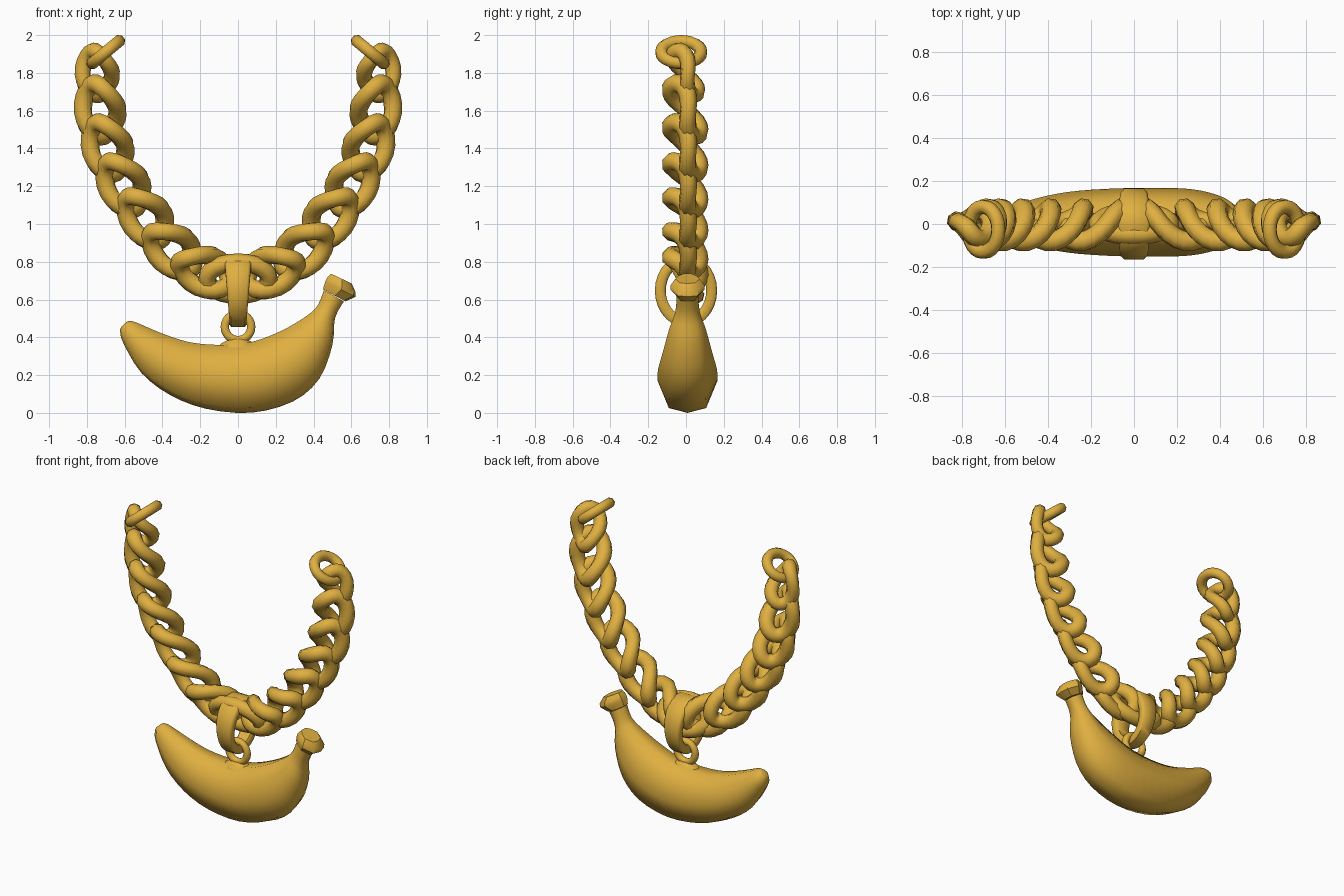
import bpy, bmesh, math
from mathutils import Vector as V

if "Cube" in bpy.data.objects:
    bpy.data.objects.remove(bpy.data.objects["Cube"])

gold = bpy.data.materials.new("gold")
gold.diffuse_color = (0.74, 0.43, 0.052, 1)
gold.use_nodes = True
gold.node_tree.nodes["Principled BSDF"].inputs["Base Color"].default_value = gold.diffuse_color


def skin(name, rings, closed, angle=35):
    """Mesh from a row of equal cross-section rings."""
    bm = bmesh.new()
    vs = [[bm.verts.new(p) for p in r] for r in rings]
    n, k = len(rings), len(rings[0])
    for i in range(n if closed else n - 1):
        a, b = vs[i], vs[(i + 1) % n]
        for j in range(k):
            bm.faces.new((a[j], a[(j + 1) % k], b[(j + 1) % k], b[j]))
    if not closed:
        bm.faces.new(vs[0])
        bm.faces.new(vs[-1])
    bmesh.ops.recalc_face_normals(bm, faces=bm.faces)
    me = bpy.data.meshes.new(name)
    bm.to_mesh(me)
    bm.free()
    me.materials.append(gold)
    ob = bpy.data.objects.new(name, me)
    bpy.context.collection.objects.link(ob)
    bpy.ops.object.select_all(action='DESELECT')
    ob.select_set(True)
    bpy.context.view_layer.objects.active = ob
    bpy.ops.object.shade_smooth_by_angle(angle=math.radians(angle))
    return ob


def oval(name, c, A, B, a, b, r, mirror=1, twist=0, segs=24, sides=8):
    """Oval wire ring with long axis A and short axis B, twisted about A."""
    N = A.cross(B)
    rings = []
    for i in range(segs):
        t = 2 * math.pi * i / segs
        ct, st = math.cos(t), math.sin(t)
        tw = math.radians(twist) * ct
        B2 = B * math.cos(tw) + N * math.sin(tw)
        N2 = A.cross(B2)
        out = (A * ct * b + B2 * st * a).normalized()
        ring = []
        for j in range(sides):
            s = 2 * math.pi * (j + 0.5) / sides
            p = c + A * ct * a + B2 * st * b + out * r * math.cos(s) + N2 * r * math.sin(s)
            ring.append(V((p.x * mirror, p.y, p.z)))
        rings.append(ring)
    return skin(name, rings, True, 50)


def link_axes(T, tilt, roll):
    F, I = V((0, -1, 0)), V((T.z, 0, -T.x))
    th, ph = math.radians(tilt), math.radians(roll)
    A = T * math.cos(th) + F * math.sin(th)
    G = F * math.cos(th) - T * math.sin(th)
    return A, I * math.cos(ph) + G * math.sin(ph)


# chain links, left half mirrored to the right
path = [V((x, 0, z)) for x, z in [
    (-.745, 1.80), (-.73, 1.605), (-.69, 1.405), (-.605, 1.21),
    (-.487, 1.035), (-.345, .865), (-.175, .75), (0, .71)]]
for side, m in (("left", 1), ("right", -1)):
    for i in range(7):
        T = (path[max(i - 1, 0)] - path[i + 1]).normalized()
        A, B = link_axes(T, 22, 8)
        size = (.125, .078, .044) if i == 0 else (.15, .092, .05)
        oval(f"chain_link_{side}_{i + 1}", path[i], A, B, *size, mirror=m, twist=-45)
    oval(f"end_ring_{side}", V((-.70, -.025, 1.91)), V((0, 1, 0)),
         V((.77, 0, .64)), .105, .09, .034, mirror=m)
A, B = link_axes(V((-1, 0, 0)), 0, 30)
oval("chain_link_centre", path[7], A, B, .165, .10, .048)

# bail: flat band around the chain, wider at the top
rings = []
for i in range(28):
    t = 2 * math.pi * i / 28
    w = .058 + .014 * math.sin(t)
    ring = []
    for x, d in [(-1, .012), (-.8, 0), (.8, 0), (1, .012), (1, .045), (.8, .058), (-.8, .058), (-1, .045)]:
        ring.append(V((x * w, (.165 - d) * math.cos(t), .647 + (.193 - d) * math.sin(t))))
    rings.append(ring)
skin("bail", rings, True, 50)

# small ring joining bail and pendant
oval("pendant_ring", V((0, 0, .455)), V((1, 0, 0)), V((0, 0, 1)), .07, .07, .024)

# ring seat on top of the fruit
rings = [[V((r * math.cos(k * math.pi / 5), .6 * r * math.sin(k * math.pi / 5), z)) for k in range(10)]
         for r, z in ((.11, .345), (.085, .37), (.045, .39))]
skin("ring_seat", rings, False)

# banana: sections given by inner point, outer point, half depth
sections = [
    (-.59, .482, -.618, .455, .022), (-.57, .487, -.624, .43, .04),
    (-.53, .475, -.605, .365, .07),
    (-.40, .42, -.51, .21, .11), (-.26, .375, -.36, .095, .14),
    (-.10, .36, -.17, .022, .155), (.07, .375, .07, .001, .16),
    (.22, .43, .29, .06, .155), (.32, .485, .43, .18, .13),
    (.385, .53, .50, .36, .098), (.425, .575, .513, .50, .065),
    (.455, .65, .56, .59, .057)]
shape = [(0, -.32), (.22, -.75), (.53, -1), (.93, -.62), (1, 0),
         (.93, .62), (.53, 1), (.22, .75), (0, .32)]


def refine(secs, n):
    """Smooth the row of sections with a spline."""
    out = []
    for i in range(len(secs) - 1):
        q = [secs[max(i - 1, 0)], secs[i], secs[i + 1], secs[min(i + 2, len(secs) - 1)]]
        for k in range(n):
            t = k / n
            out.append([.5 * (2 * b + (c - a) * t + (2 * a - 5 * b + 4 * c - d) * t * t
                              + (3 * b - a - 3 * c + d) * t ** 3) for a, b, c, d in zip(*q)])
    return out + [secs[-1]]


def loft(name, secs, angle):
    skin(name, [[V((x0 + (x1 - x0) * u, .008 + d * v, z0 + (z1 - z0) * u)) for u, v in shape]
                for x0, z0, x1, z1, d in secs], False, angle)


loft("banana_body", refine(sections, 3), 60)
# stem knob
loft("stem_knob", [(.45, .655, .57, .59, .06), (.462, .695, .622, .615, .09),
                   (.472, .715, .622, .64, .09), (.492, .737, .602, .685, .065)], 35)
